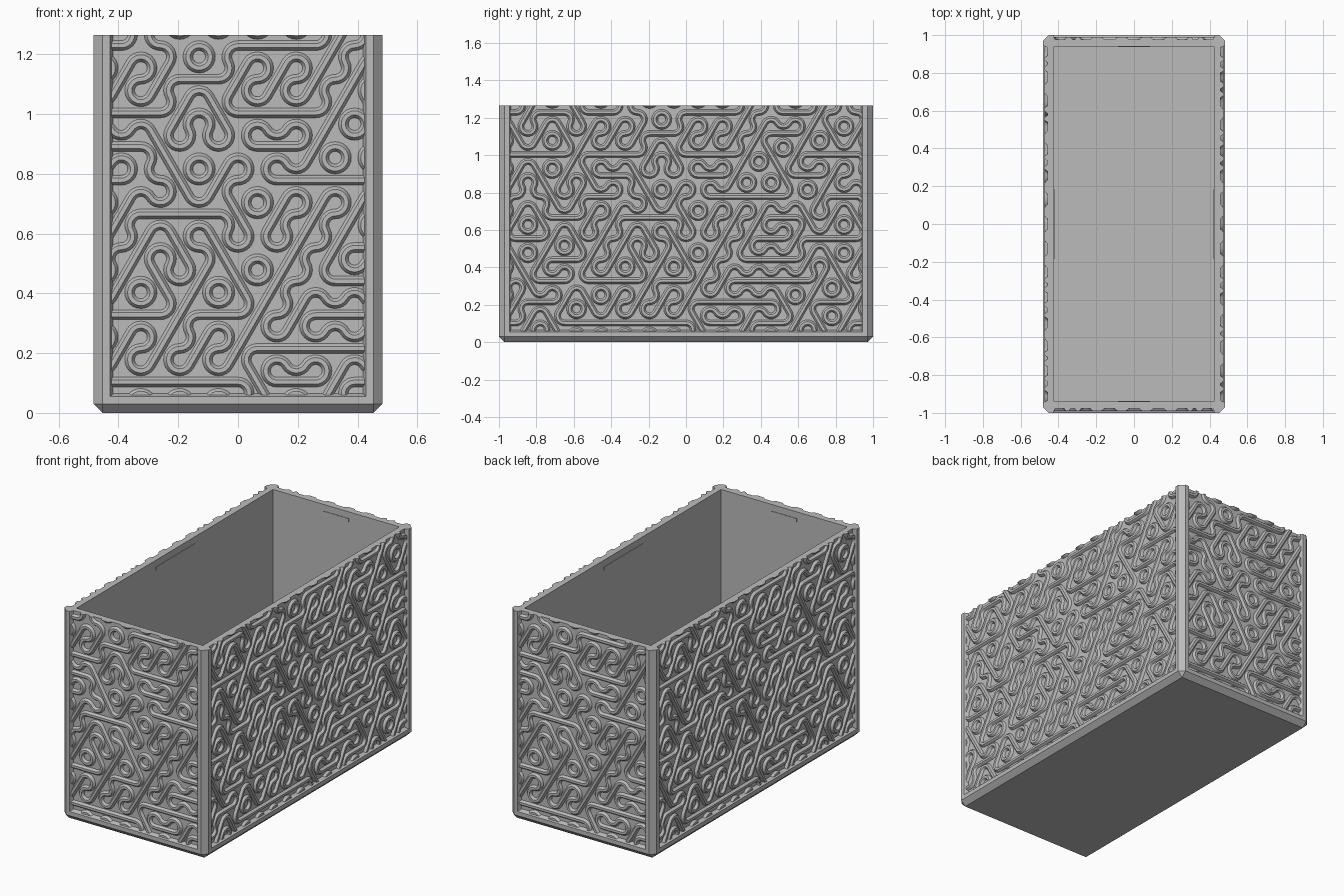
import bpy, bmesh, math
from mathutils import Matrix

cube = bpy.data.objects.get("Cube")
if cube:
    bpy.data.objects.remove(cube)

HX, HY, TOP = 0.483, 1.0, 1.265      # outer half sizes and height
EDGE, DEPTH, WALL = 0.03, 0.024, 0.06  # chamfer, panel recess, wall thickness
PX, PY = HX - DEPTH, HY - DEPTH      # panel planes
IX, IY = HX - WALL, HY - WALL        # cavity

grey = bpy.data.materials.new("plain grey")
grey.use_nodes = True
COLOUR = (0.5, 0.5, 0.5, 1)
grey.diffuse_color = COLOUR
grey.node_tree.nodes["Principled BSDF"].inputs["Base Color"].default_value = COLOUR


def finish(bm, name, smooth=False):
    bmesh.ops.remove_doubles(bm, verts=bm.verts, dist=0.0002)
    bmesh.ops.recalc_face_normals(bm, faces=bm.faces)
    mesh = bpy.data.meshes.new(name)
    bm.to_mesh(mesh)
    bm.free()
    mesh.materials.append(grey)
    ob = bpy.data.objects.new(name, mesh)
    bpy.context.collection.objects.link(ob)
    if smooth:
        bpy.ops.object.select_all(action="DESELECT")
        ob.select_set(True)
        bpy.context.view_layer.objects.active = ob
        bpy.ops.object.shade_smooth_by_angle(angle=math.radians(30))
    return ob


def loft(bm, rings, cap_start=True, cap_end=True):
    rows = [[bm.verts.new(p) for p in ring] for ring in rings]
    n = len(rows[0])
    for a, b in zip(rows, rows[1:]):
        for i in range(n):
            bm.faces.new((a[i], a[(i + 1) % n], b[(i + 1) % n], b[i]))
    if cap_start:
        bm.faces.new(rows[0])
    if cap_end:
        bm.faces.new(rows[-1])


def outline(x, y, cut, z):
    if not cut:
        return [(sx * x, sy * y, z) for sx, sy in ((1, -1), (1, 1), (-1, 1), (-1, -1)) for _ in (0, 1)]
    c = cut
    return [(x - c, -y, z), (x, c - y, z), (x, y - c, z), (x - c, y, z),
            (c - x, y, z), (-x, y - c, z), (-x, c - y, z), (c - x, -y, z)]


# Open box: chamfered base rim, recessed walls, cavity and floor
bm = bmesh.new()
loft(bm, [outline(HX - EDGE, HY - EDGE, 0, 0), outline(HX, HY, EDGE, EDGE),
          outline(HX, HY, EDGE, 0.055), outline(PX, PY, 0.001, 0.065),
          outline(PX, PY, 0.001, TOP), outline(IX, IY, 0, TOP), outline(IX, IY, 0, 0.05)])
bmesh.ops.remove_doubles(bm, verts=bm.verts, dist=0.0002)
bmesh.ops.dissolve_degenerate(bm, edges=bm.edges, dist=0.0002)
finish(bm, "box_shell")

# Chamfered corner posts
post = [(HX - EDGE, HY), (HX, HY - EDGE), (HX, HY - 0.055), (PX, HY - 0.065),
        (PX - 0.01, HY - 0.055), (HX - 0.055, PY - 0.01), (HX - 0.065, PY), (HX - 0.055, HY)]
for sx, sname in ((1, "left"), (-1, "right")):
    for sy, yname in ((1, "back"), (-1, "front")):
        bm = bmesh.new()
        loft(bm, [[(sx * x, sy * y, z) for x, y in post] for z in (EDGE, TOP)])
        finish(bm, f"{yname}_{sname}_corner_post")

# Winding ridges on a hexagon grid. H, P, N: one straight run and two bends; A, V: three bends
ROWS = ["PHNPHHVHPHHPHNPH", "HPNHHHHHNHPHPNPH", "PHPNPPPPHHHNPHP", "PNHVHHPHPPHHHPNP",
        "NPHPPNPNPVHHPNP", "VHPNPPNNVPPHPHHV", "PNHPPHHNPPPHNPN", "PVNPHVNPVHHHVPHN",
        "PNPNHNVVHPANHPV", "HHHPHHPNHHPNPHHN", "NPNPPPHPPPPHPNP", "HPHNHVAAHHPVHPVN"]
STRAIGHT = {"H": 0, "P": 60, "N": 120}
BENDS = {"H": (90, 270), "P": (150, 330), "N": (30, 210), "A": (90, 210, 330), "V": (30, 150, 270)}
PITCH = 0.13
SIDE = PITCH / math.sqrt(3)
PROFILE = [(-0.018, -0.004), (-0.015, 0.004), (-0.007, 0.014),
           (0.007, 0.014), (0.015, 0.004), (0.018, -0.004)]


def direction(deg):
    return math.cos(math.radians(deg)), math.sin(math.radians(deg))


def add_tile(bm, kind, u, v, depth):
    if kind in STRAIGHT:
        dx, dy = direction(STRAIGHT[kind])
        loft(bm, [[(u + t * dx - o * dy, -depth - h, v + t * dy + o * dx) for o, h in PROFILE]
                  for t in (-PITCH / 2, PITCH / 2)], False, False)
    for corner in BENDS[kind]:
        cx, cy = direction(corner)
        rings = []
        for i in range(9):
            dx, dy = direction(corner + 120 + 15 * i)
            rings.append([(u + SIDE * cx + (SIDE / 2 + o) * dx, -depth - h,
                           v + SIDE * cy + (SIDE / 2 + o) * dy) for o, h in PROFILE])
        loft(bm, rings, False, False)


def ridge_panel(name, half, depth, turn):
    bm = bmesh.new()
    for j, row in enumerate(ROWS):
        for i, kind in enumerate(row):
            u = (i - (len(row) - 1) / 2) * PITCH
            if abs(u) < half + PITCH:
                add_tile(bm, kind, u, 0.103 + 1.5 * SIDE * (j - 1), depth)
    bmesh.ops.remove_doubles(bm, verts=bm.verts, dist=0.0002)
    for co, no in (((half, 0, 0), (1, 0, 0)), ((-half, 0, 0), (-1, 0, 0)),
                   ((0, 0, TOP), (0, 0, 1)), ((0, 0, 0.058), (0, 0, -1))):
        cut = bmesh.ops.bisect_plane(bm, geom=bm.verts[:] + bm.edges[:] + bm.faces[:],
                                     plane_co=co, plane_no=no, clear_outer=True)
        edges = [e for e in cut["geom_cut"] if isinstance(e, bmesh.types.BMEdge)]
        bmesh.ops.holes_fill(bm, edges=edges, sides=0)
    bm.transform(Matrix.Rotation(math.radians(turn), 4, "Z"))
    finish(bm, name, True)


for name, half, depth, turn in (("front", HX, PY, 0), ("right_hand", HY, PX, 270),
                                ("back", HX, PY, 180), ("left_hand", HY, PX, 90)):
    ridge_panel(name + "_ridges", half - 0.058, depth, turn)

# Thin plain bars inside, near the rim
for name, length, depth, turn in (("front", 0.17, IY, 0), ("back", 0.17, IY, 180),
                                  ("left", 0.37, IX, 90), ("right", 0.37, IX, 270)):
    bm = bmesh.new()
    bmesh.ops.create_cube(bm, size=1, matrix=Matrix.Rotation(math.radians(turn), 4, "Z")
                          @ Matrix.Translation((0, -depth, 1.215))
                          @ Matrix.Diagonal((length, 0.006, 0.02, 1)))
    finish(bm, name + "_inner_bar")
